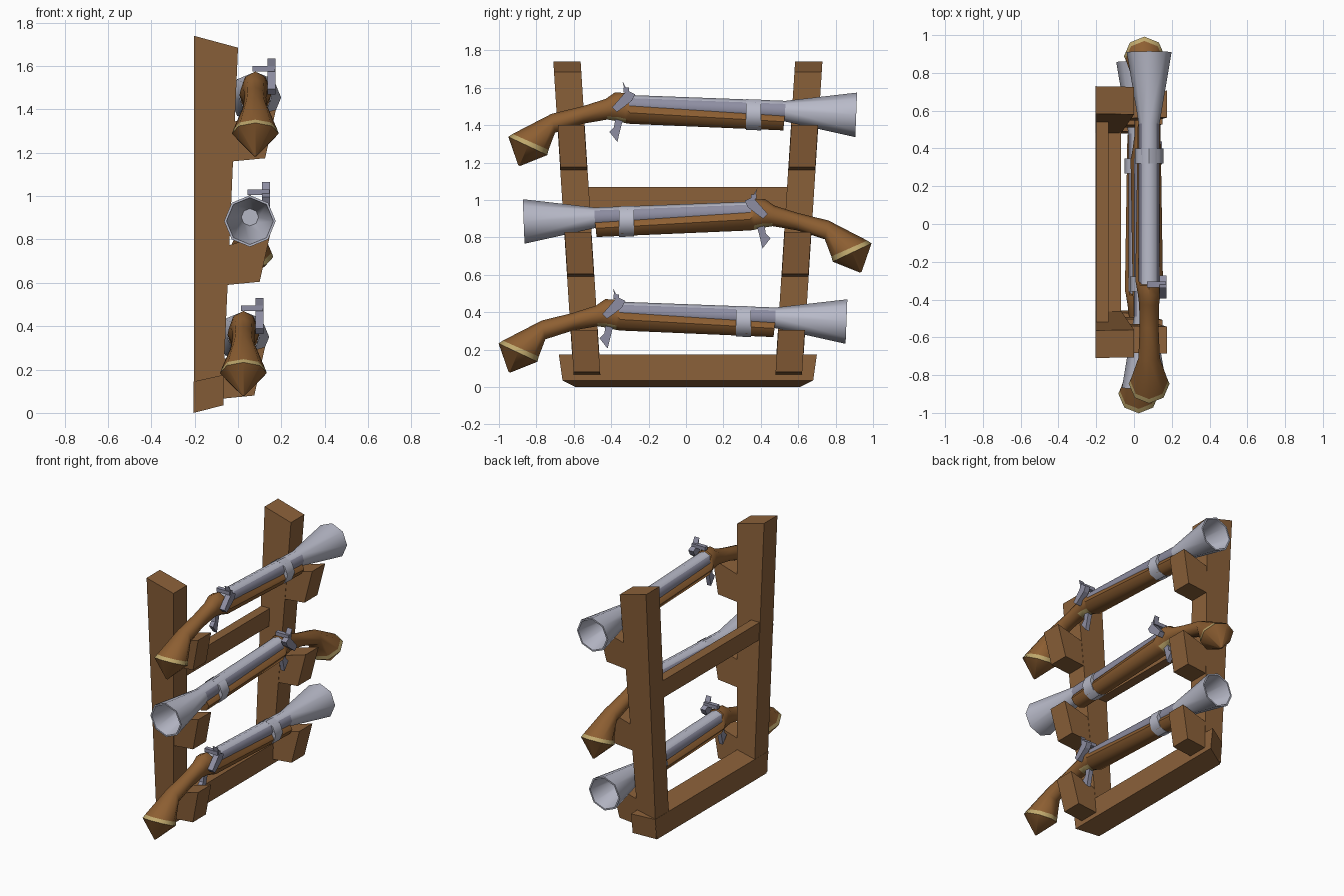
import bpy, bmesh, math
from mathutils import Vector

if "Cube" in bpy.data.objects:
    bpy.data.objects.remove(bpy.data.objects["Cube"])


def mat(name, rgb):
    m = bpy.data.materials.new(name)
    m.diffuse_color = (*rgb, 1)
    m.use_nodes = True
    m.node_tree.nodes["Principled BSDF"].inputs["Base Color"].default_value = m.diffuse_color
    return m


RACK = mat("rack wood", (0.26, 0.12, 0.042))
WOOD = mat("stock wood", (0.27, 0.115, 0.032))
STEEL = mat("light steel", (0.48, 0.49, 0.58))
DARK = mat("dark steel", (0.27, 0.27, 0.36))
BRASS = mat("brass", (0.52, 0.39, 0.15))


def skin(name, rings, mats, rule=None, smooth=False):
    """Skin equal-length point rings into a capped solid; rule picks material by face."""
    bm = bmesh.new()
    vs = [[bm.verts.new(p) for p in r] for r in rings]
    n = len(rings[0])
    for i in range(len(vs) - 1):
        for j in range(n):
            k = (j + 1) % n
            f = bm.faces.new((vs[i][j], vs[i][k], vs[i + 1][k], vs[i + 1][j]))
            if rule:
                f.material_index = rule(i, j)
    for i in (0, -1):
        f = bm.faces.new(vs[i])
        if rule:
            f.material_index = rule(i if i == 0 else len(vs) - 2, 0)
    bmesh.ops.recalc_face_normals(bm, faces=bm.faces)
    me = bpy.data.meshes.new(name)
    bm.to_mesh(me)
    bm.free()
    for m in mats:
        me.materials.append(m)
    ob = bpy.data.objects.new(name, me)
    bpy.context.collection.objects.link(ob)
    if smooth:
        bpy.context.view_layer.objects.active = ob
        ob.select_set(True)
        bpy.ops.object.shade_smooth_by_angle(angle=math.radians(48))
        ob.select_set(False)
    return ob


# ---- rack: leaning posts and brackets share one slanted side profile
def leaning(name, profile, side, half):
    rings = [[(x, side * (0.535 + 0.064 * z + h) + 0.01, z) for x, z in profile]
             for h in (-half, half)]
    skin(name, rings, [RACK])


for side, tag in ((-1, "front"), (1, "back")):
    leaning(tag + "_post", [(-0.204, 0.01), (-0.072, 0.04), (0, 1.685), (-0.204, 1.74)], side, 0.073)
    for lvl, x, z in (("top", -0.02, 1.165), ("middle", -0.045, 0.595), ("bottom", -0.07, 0.07)):
        leaning(f"{tag}_{lvl}_bracket",
                [(x - 0.01, z - 0.005), (x + 0.145, z + 0.01), (x + 0.195, z + 0.235), (x - 0.01, z + 0.175)],
                side, 0.071)


def beam(name, back, front):
    rings = [[(x, 0.01 - b, z0), (x, 0.01 + b, z0), (x, 0.01 + t, z1), (x, 0.01 - t, z1)]
             for x, z0, z1, b, t in (back, front)]
    skin(name, rings, [RACK])


beam("base_beam", (-0.205, 0, 0.145, 0.60, 0.62), (-0.068, 0.035, 0.175, 0.67, 0.69))
beam("cross_beam", (-0.2, 0.95, 1.07, 0.53, 0.53), (-0.135, 0.95, 1.07, 0.53, 0.53))


# ---- guns
def gun(tag, cx, flip, dy, dz):
    def P(x, y, z):
        return Vector((cx + x, flip * y + dy, z + dz))

    def ring(ty, tz, by, bz, rx, n=8):
        """Oval between a top point and a bottom point."""
        out = []
        for j in range(n):
            a = 2 * math.pi * j / n
            c, s = math.cos(a), math.sin(a)
            out.append(P(rx * s, (ty + by) / 2 + (ty - by) / 2 * c, (tz + bz) / 2 + (tz - bz) / 2 * c))
        return out

    # wooden stock with brass wrist patch and butt band
    stock = [(0.53, 1.465, 0.52, 1.372, 0.06), (-0.30, 1.525, -0.30, 1.407, 0.073),
             (-0.325, 1.572, -0.32, 1.41, 0.068), (-0.38, 1.575, -0.36, 1.42, 0.06),
             (-0.43, 1.54, -0.42, 1.43, 0.053), (-0.55, 1.502, -0.55, 1.408, 0.05),
             (-0.72, 1.46, -0.70, 1.36, 0.057), (-0.927, 1.353, -0.735, 1.268, 0.1),
             (-0.95, 1.338, -0.742, 1.24, 0.108), (-0.897, 1.186, -0.887, 1.182, 0.005)]

    def stock_mat(i, j):
        return 1 if i == 7 or (i in (2, 3) and j in (3, 4)) else 0
    skin(tag + "_stock", [ring(*r) for r in stock], [WOOD, BRASS], stock_mat, True)

    # flared hollow barrel
    barrel = [(-0.33, 1.507, 0.055), (0.53, 1.475, 0.055), (0.91, 1.455, 0.119),
              (0.91, 1.455, 0.108), (0.56, 1.473, 0.04)]
    skin(tag + "_barrel", [ring(y + r * 0.04, z + r, y - r * 0.04, z - r, r) for y, z, r in barrel],
         [STEEL, DARK], lambda i, j: int(i == 0 and j in (1, 2, 5, 6)), True)

    # steel band round the fore-end
    skin(tag + "_band", [ring(y, z + 0.083, y, z - 0.081, 0.076) for y, z in ((0.32, 1.456), (0.40, 1.453))],
         [STEEL], None, True)

    # lock parts: flat side profiles with thickness across x
    def plate(name, x0, x1, prof):
        skin(f"{tag}_{name}", [[P(x, y, z) for y, z in prof] for x in (x0, x1)], [DARK])

    plate("hammer", 0.055, 0.093, [(-0.34, 1.635), (-0.312, 1.585), (-0.272, 1.565), (-0.29, 1.53),
                                   (-0.335, 1.495), (-0.37, 1.47), (-0.395, 1.495), (-0.36, 1.535), (-0.325, 1.575)])
    plate("striker_bar", -0.012, 0.09, [(-0.335, 1.575), (-0.335, 1.6), (-0.305, 1.6), (-0.305, 1.575)])
    plate("trigger", -0.015, 0.015, [(-0.375, 1.45), (-0.33, 1.45), (-0.345, 1.40), (-0.355, 1.36),
                                     (-0.367, 1.31), (-0.41, 1.365), (-0.385, 1.39)])


gun("top_gun", 0.08, 1, 0, 0)
gun("middle_gun", 0.055, -1, 0.042, -0.57)
gun("bottom_gun", 0.025, 1, -0.052, -1.105)
